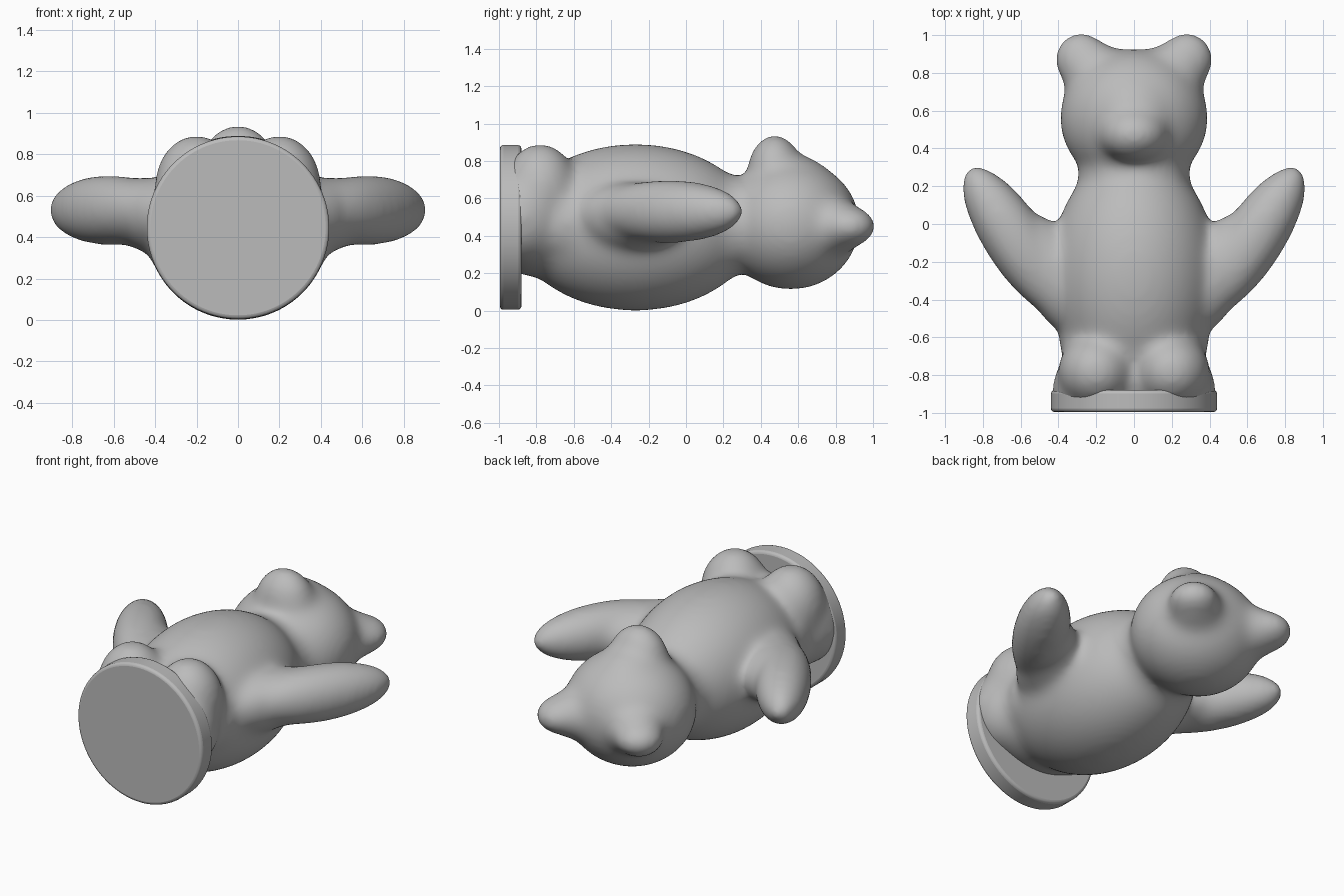
import bpy, bmesh, math
from mathutils import Matrix

cube = bpy.data.objects.get("Cube")
if cube:
    bpy.data.objects.remove(cube, do_unlink=True)

grey = bpy.data.materials.new("plain grey")
grey.use_nodes = True
colour = (0.5, 0.5, 0.5, 1)
grey.diffuse_color = colour
grey.node_tree.nodes["Principled BSDF"].inputs["Base Color"].default_value = colour


def finish(bm, name):
    mesh = bpy.data.meshes.new(name)
    bm.to_mesh(mesh)
    bm.free()
    mesh.materials.append(grey)
    obj = bpy.data.objects.new(name, mesh)
    bpy.context.collection.objects.link(obj)
    bpy.ops.object.select_all(action="DESELECT")
    obj.select_set(True)
    bpy.context.view_layer.objects.active = obj
    return obj


def blob(bm, centre, radii, turn=0):
    matrix = (Matrix.Translation(centre)
              @ Matrix.Rotation(math.radians(turn), 4, "Z")
              @ Matrix.Diagonal((*radii, 1)))
    bmesh.ops.create_uvsphere(bm, u_segments=48, v_segments=32, radius=1, matrix=matrix)


# Bear lying on its back: overlapping volumes melted into one skin
bm = bmesh.new()
blob(bm, (0, -0.27, 0.445), (0.445, 0.65, 0.447))    # torso
blob(bm, (0, -0.62, 0.47), (0.4, 0.22, 0.3))         # waist
blob(bm, (0, -0.8, 0.47), (0.39, 0.3, 0.29))         # hips
blob(bm, (0, 0.26, 0.455), (0.3, 0.12, 0.27))        # neck
blob(bm, (0, 0.56, 0.46), (0.395, 0.37, 0.35))       # head
blob(bm, (0, 0.55, 0.65), (0.24, 0.25, 0.19))        # brow
blob(bm, (0, 0.475, 0.735), (0.19, 0.15, 0.21))      # snout
for side in (-1, 1):
    blob(bm, (side * 0.28, 0.87, 0.45), (0.145, 0.15, 0.11))                     # ear
    blob(bm, (side * 0.215, 0.81, 0.45), (0.175, 0.16, 0.15))                    # ear base
    blob(bm, (side * 0.625, -0.09, 0.53), (0.47, 0.168, 0.172), 90 - side * 33)  # arm
    blob(bm, (side * 0.44, -0.26, 0.51), (0.32, 0.14, 0.18), 90 - side * 15)     # shoulder
    blob(bm, (side * 0.2, -0.78, 0.645), (0.205, 0.2, 0.252))                    # leg
    blob(bm, (side * 0.21, -0.88, 0.5), (0.225, 0.24, 0.25))                     # thigh
bear = finish(bm, "bear_body")
remesh = bear.modifiers.new("merge", "REMESH")
remesh.mode = "VOXEL"
remesh.voxel_size = 0.018
remesh.use_smooth_shade = True
melt = bear.modifiers.new("melt", "SMOOTH")
melt.factor = 0.5
melt.iterations = 65

# Flat round base under the feet
bm = bmesh.new()
bmesh.ops.create_cone(
    bm, cap_ends=True, segments=96, radius1=0.44, radius2=0.44, depth=0.115,
    matrix=Matrix.Translation((0, -0.9375, 0.445)) @ Matrix.Rotation(math.pi / 2, 4, "X"))
base = finish(bm, "round_base")
bevel = base.modifiers.new("soft rim", "BEVEL")
bevel.width = 0.018
bevel.segments = 3
bpy.ops.object.shade_smooth_by_angle(angle=math.radians(40))

# Trim anything of the legs poking through the sole
bm = bmesh.new()
bmesh.ops.create_cube(bm, size=1, matrix=Matrix.Translation((0, -1.485, 0.5))
                      @ Matrix.Diagonal((2, 1, 2, 1)))
cutter = finish(bm, "sole_cutter")
cutter.hide_render = True
cutter.display_type = "WIRE"
cutter.hide_set(True)
cut = bear.modifiers.new("trim sole", "BOOLEAN")
cut.operation = "DIFFERENCE"
cut.object = cutter
